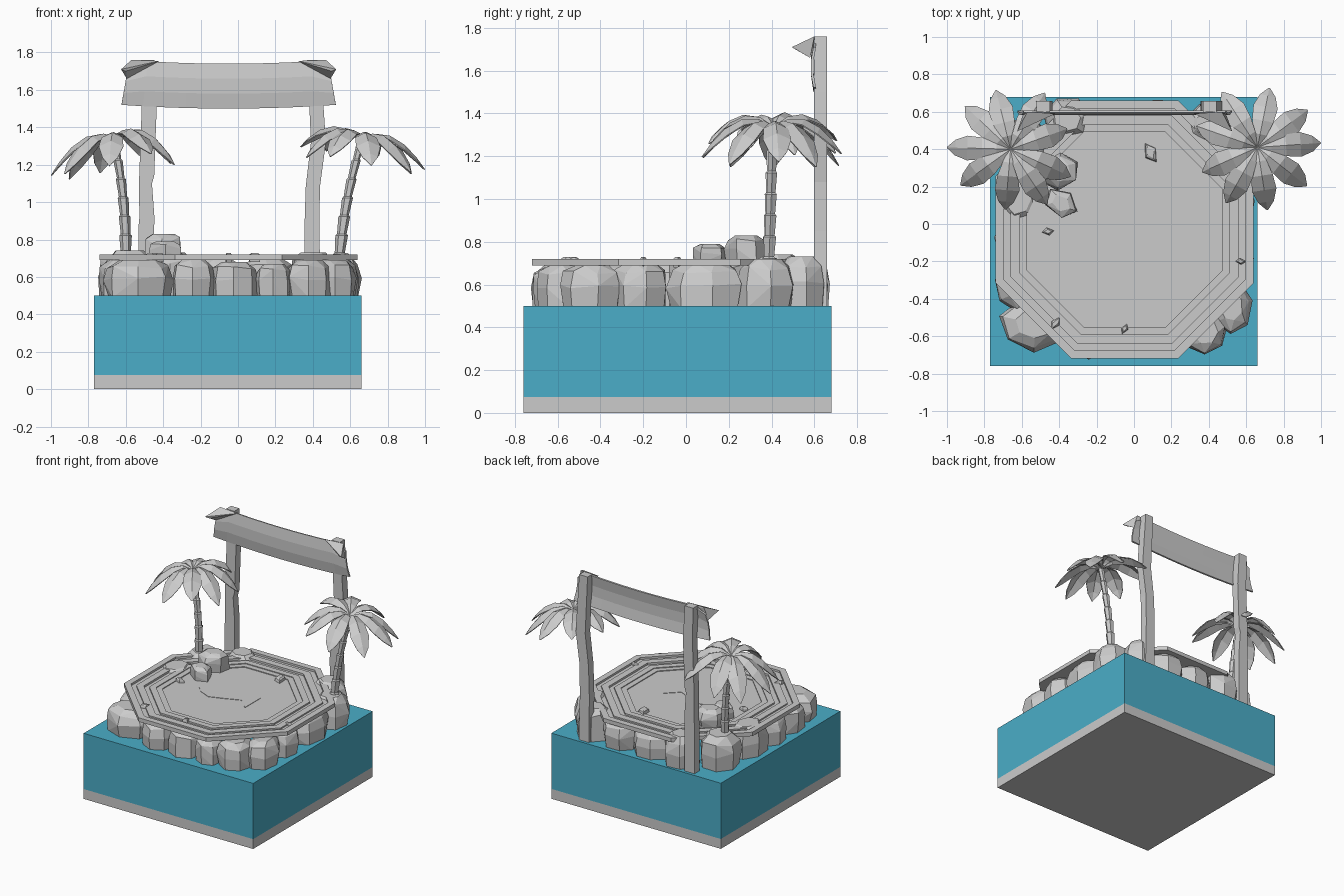
import bpy, bmesh, math, random
from mathutils import Vector

if "Cube" in bpy.data.objects:
    bpy.data.objects.remove(bpy.data.objects["Cube"])

random.seed(7)

def finish(name, bm, normals=True):
    if normals:
        bmesh.ops.recalc_face_normals(bm, faces=bm.faces[:])
    me = bpy.data.meshes.new(name)
    bm.to_mesh(me)
    bm.free()
    ob = bpy.data.objects.new(name, me)
    bpy.context.collection.objects.link(ob)
    return ob

def box(name, x0, x1, y0, y1, z0, z1):
    bm = bmesh.new()
    bmesh.ops.create_cube(bm, size=1)
    for v in bm.verts:
        v.co = ((x0 + x1) / 2 + v.co.x * (x1 - x0), (y0 + y1) / 2 + v.co.y * (y1 - y0),
                (z0 + z1) / 2 + v.co.z * (z1 - z0))
    return finish(name, bm)

def loft(name, rings, cap=True):
    """Join closed rings of points into a capped skin."""
    bm = bmesh.new()
    vr = [[bm.verts.new(p) for p in r] for r in rings]
    n = len(vr[0])
    for a, b in zip(vr, vr[1:]):
        for i in range(n):
            bm.faces.new((a[i], a[(i + 1) % n], b[(i + 1) % n], b[i]))
    bm.faces.new(vr[0])
    bm.faces.new(vr[-1])
    return finish(name, bm)

def ngon(cx, cy, z, r, n, phase=0.0):
    return [(cx + r * math.cos(phase + i * math.tau / n), cy + r * math.sin(phase + i * math.tau / n), z)
            for i in range(n)]

def hull(name, pts):
    bm = bmesh.new()
    for p in pts:
        bm.verts.new(p)
    res = bmesh.ops.convex_hull(bm, input=bm.verts[:])
    junk = {g for g in res['geom_interior'] + res['geom_unused'] if isinstance(g, bmesh.types.BMVert)}
    bmesh.ops.delete(bm, geom=list(junk), context='VERTS')
    bmesh.ops.dissolve_limit(bm, angle_limit=0.12, verts=bm.verts[:], edges=bm.edges[:])
    return finish(name, bm)

def rock(name, x, y, sx, sy, z0, z1, rot=0.0, n=7):
    """Faceted boulder: three jittered rings wrapped in a convex hull."""
    pts = []
    for f, r in ((0, 0.93), (0.5, 1.0), (0.82, 0.9), (1, 0.55)):
        ph = random.random() if f > 0.9 else 0.2
        for i in range(n):
            a = ph + i * math.tau / n
            q = r * random.uniform(0.93, 1.06)
            u, v = sx / 2 * q * math.cos(a), sy / 2 * q * math.sin(a)
            dz = random.uniform(-0.06, 0.06) if 0 < f < 1 else 0
            pts.append((x + u * math.cos(rot) - v * math.sin(rot), y + u * math.sin(rot) + v * math.cos(rot),
                        z0 + (f + dz) * (z1 - z0)))
    return hull(name, pts)

# Square base: grey bed with water block above
box("sea_bed", -0.77, 0.66, -0.76, 0.68, 0, 0.075)
water = box("water_block", -0.77, 0.66, -0.76, 0.68, 0.075, 0.5)
mat = bpy.data.materials.new("water_blue")
mat.diffuse_color = (0.07, 0.42, 0.58, 1)
mat.use_nodes = True
mat.node_tree.nodes["Principled BSDF"].inputs["Base Color"].default_value = mat.diffuse_color
water.data.materials.append(mat)

# Octagonal platform: concentric stepped rings around a flat floor
CX, CY = -0.05, -0.03
profile = [(0.60, 0.69), (0.69, 0.69), (0.69, 0.72), (0.645, 0.72), (0.645, 0.705), (0.61, 0.705),
           (0.61, 0.715), (0.56, 0.715), (0.56, 0.70), (0.525, 0.70), (0.525, 0.712), (0.48, 0.712),
           (0.48, 0.706), (0.44, 0.706), (0.44, 0.70)]
k = 1 / math.cos(math.pi / 8)
loft("octagon_platform", [ngon(CX, CY, z, a * k, 8, math.pi / 8) for a, z in profile])

# Thin fish-shaped inlay on the floor
fish = [(-0.3, -0.04), (-0.25, 0.02), (-0.16, 0.055), (-0.05, 0.02), (0.06, -0.03), (0.15, 0.055),
        (0.15, -0.13), (0.06, -0.045), (-0.05, -0.09), (-0.16, -0.13), (-0.25, -0.09)]
loft("floor_inlay", [[(x, y, z) for x, y in fish] for z in (0.698, 0.703)])

# Boulder ring: x, y, width, depth, top
boulders = [
    (-0.53, -0.53, 0.38, 0.30, 0.69), (-0.24, -0.60, 0.24, 0.24, 0.69), (-0.02, -0.60, 0.26, 0.24, 0.68),
    (0.19, -0.61, 0.20, 0.22, 0.67), (0.38, -0.57, 0.25, 0.26, 0.69), (0.52, -0.44, 0.22, 0.30, 0.69),
    (0.52, -0.21, 0.24, 0.26, 0.70), (0.52, 0.09, 0.26, 0.36, 0.70), (0.53, 0.37, 0.26, 0.28, 0.72),
    (0.40, 0.54, 0.26, 0.24, 0.73), (0.16, 0.55, 0.28, 0.24, 0.70), (-0.10, 0.55, 0.28, 0.24, 0.69),
    (-0.36, 0.56, 0.26, 0.24, 0.73), (-0.58, 0.42, 0.30, 0.30, 0.74), (-0.62, 0.14, 0.26, 0.32, 0.72),
    (-0.62, -0.10, 0.26, 0.26, 0.70), (-0.62, -0.33, 0.26, 0.28, 0.69)]
for i, (x, y, sx, sy, top) in enumerate(boulders):
    rock(f"boulder_{i + 1}", x, y, sx, sy, 0.49, top)

# Loose stones resting on the platform and small shards breaking through it
rock("loose_stone_front", -0.39, 0.11, 0.20, 0.15, 0.70, 0.79, -0.6, 5)
rock("loose_stone_back", -0.40, 0.28, 0.23, 0.19, 0.70, 0.83, 0.3, 6)
for i, (x, y, s) in enumerate([(-0.46, -0.04, 0.07), (-0.05, -0.56, 0.06), (0.09, 0.38, 0.12), (0.57, -0.2, 0.06),
                               (-0.42, -0.53, 0.08)]):
    rock(f"shard_{i + 1}", x, y, s, s * 0.6, 0.68, 0.728, i, 4)

# Wobbly wooden posts: (z, centre x, half width)
posts = {
    "left_post": [(0.5, -0.49, .042), (0.87, -0.49, .042), (0.92, -0.487, .04), (1.1, -0.495, .035),
                  (1.14, -0.488, .04), (1.5, -0.475, .04), (1.76, -0.485, .035)],
    "right_post": [(0.5, 0.40, .042), (0.85, 0.395, .04), (1.08, 0.40, .038), (1.32, 0.43, .04),
                   (1.5, 0.42, .038), (1.76, 0.405, .035)]}
for name, secs in posts.items():
    loft(name, [[(x - h, 0.598, z), (x + h, 0.598, z), (x + h, 0.658, z), (x - h, 0.658, z)]
                for z, x, h in secs])

# Sagging banner sheet
BX = -0.05
bm = bmesh.new()
rows = []
for j in range(4):
    t = j / 3
    half = 0.573 - 0.033 * t
    row = []
    for i in range(11):
        u = -1 + i / 5
        sag = 0.02 * u * u
        z = 1.50 + 0.24 * t + sag - (0.05 * t if abs(u) > 0.95 else 0)
        row.append(bm.verts.new((BX + half * u, 0.596 - 0.014 * math.sin(math.pi * t), z)))
    rows.append(row)
for a, b in zip(rows, rows[1:]):
    for i in range(10):
        bm.faces.new((a[i], a[i + 1], b[i + 1], b[i]))
banner = finish("banner", bm, False)
mod = banner.modifiers.new("thickness", 'SOLIDIFY')
mod.thickness = 0.012

# Folded banner corners, mirrored
for name, s in (("left_banner_fold", -1), ("right_banner_fold", 1)):
    pts = [(0.52, 0.6, 1.76), (0.37, 0.59, 1.755), (0.575, 0.495, 1.71), (0.545, 0.58, 1.66),
           (0.50, 0.60, 1.745), (0.55, 0.51, 1.70)]
    hull(name, [(BX + s * x, y, z) for x, y, z in pts])

# Palms: stepped leaning trunk and a crown of folded leaves
def palm(side, base, top, s):
    base, top = Vector(base), Vector(top)
    rings, n = [], 7
    def at(t):
        p = base.lerp(top, t)
        p.x -= s * 0.02 * math.sin(math.pi * t)
        return p
    for i in range(n):
        for t, flare in ((i / n, 0.85), ((i + 0.92) / n, 1.12)):
            p = at(t)
            rings.append(ngon(p.x, p.y, p.z, (0.034 - 0.014 * t) * flare, 6))
    loft(side + "_palm_trunk", rings)
    bm = bmesh.new()
    count = 9
    for i in range(count):
        ang = (i + 0.15 * random.uniform(-1, 1)) * math.tau / count + (0.0 if s > 0 else math.pi)
        d = Vector((math.cos(ang), math.sin(ang), 0))
        w = Vector((-d.y, d.x, 0))
        length = 0.34 if i == 0 else random.uniform(0.32, 0.355)
        drop = random.uniform(0.34, 0.44)
        tilt = -0.055 * s * d.x
        prev = None
        for t, half in ((0, .012), (.22, .036), (.45, .058), (.68, .066), (.87, .042), (1, .003)):
            c = top + d * length * t + Vector((0, 0, 0.01 + (0.25 + tilt) * t - drop * t * t))
            cur = [bm.verts.new(c + w * half - Vector((0, 0, half * 0.45))), bm.verts.new(c),
                   bm.verts.new(c - w * half - Vector((0, 0, half * 0.45)))]
            if prev:
                for j in (0, 1):
                    bm.faces.new((prev[j], prev[j + 1], cur[j + 1], cur[j]))
            prev = cur
    leaves = finish(side + "_palm_leaves", bm)
    for p in leaves.data.polygons:
        if p.normal.z < 0:
            p.flip()
    m = leaves.modifiers.new("thickness", 'SOLIDIFY')
    m.thickness = 0.006

palm("left", (-0.60, 0.385, 0.63), (-0.66, 0.40, 1.33), -1)
palm("right", (0.535, 0.385, 0.63), (0.66, 0.41, 1.33), 1)
